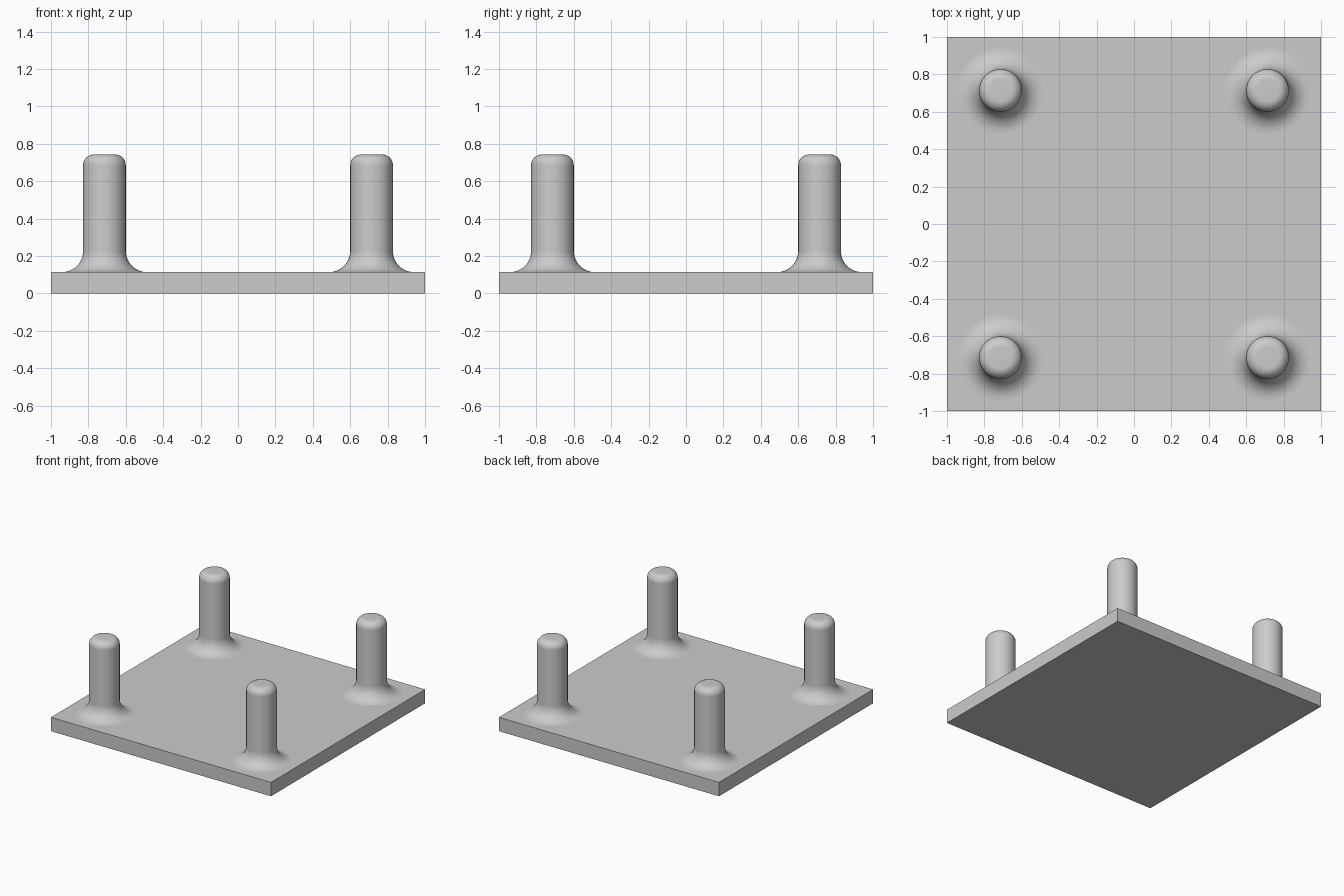
import bpy
import bmesh
from math import sin, cos, pi, radians
from mathutils import Matrix

cube = bpy.data.objects.get("Cube")
if cube:
    bpy.data.objects.remove(cube, do_unlink=True)

PLATE = 0.114      # plate thickness
HEIGHT = 0.743     # top of the posts
OFFSET = 0.714     # post distance from the centre lines
RADIUS = 0.114     # post radius
FLARE = 0.114      # concave fillet at the foot
ROUND = 0.057      # convex rounding at the top
SIDES = 64
STEPS = 12

grey = bpy.data.materials.new("plain grey")
grey.use_nodes = True
colour = (0.6, 0.6, 0.6, 1)
grey.diffuse_color = colour
grey.node_tree.nodes["Principled BSDF"].inputs["Base Color"].default_value = colour


def add_object(name, bm):
    mesh = bpy.data.meshes.new(name)
    bmesh.ops.recalc_face_normals(bm, faces=bm.faces)
    bm.to_mesh(mesh)
    bm.free()
    mesh.materials.append(grey)
    obj = bpy.data.objects.new(name, mesh)
    bpy.context.collection.objects.link(obj)
    return obj


def post_profile():
    """Radius and height pairs: flared foot, straight shaft, rounded top."""
    quarter = [i / STEPS * pi / 2 for i in range(STEPS + 1)]
    foot = [(RADIUS + FLARE * (1 - sin(a)), PLATE + FLARE * (1 - cos(a)))
            for a in quarter]
    top = [(RADIUS - ROUND * (1 - cos(a)), HEIGHT - ROUND * (1 - sin(a)))
           for a in quarter]
    return foot + top


def add_post(name, x, y):
    bm = bmesh.new()
    rings = [[bm.verts.new((x + r * cos(2 * pi * i / SIDES),
                            y + r * sin(2 * pi * i / SIDES), z))
              for i in range(SIDES)] for r, z in post_profile()]
    for low, high in zip(rings, rings[1:]):
        for i in range(SIDES):
            j = (i + 1) % SIDES
            bm.faces.new((low[i], low[j], high[j], high[i]))
    bm.faces.new(rings[-1])
    # Open foot rests on the plate
    obj = add_object(name, bm)
    bpy.ops.object.select_all(action='DESELECT')
    obj.select_set(True)
    bpy.context.view_layer.objects.active = obj
    bpy.ops.object.shade_smooth_by_angle(angle=radians(30))


# Square base plate
bm = bmesh.new()
bmesh.ops.create_cube(bm, size=1, matrix=Matrix.Translation((0, 0, PLATE / 2))
                      @ Matrix.Diagonal((2, 2, PLATE, 1)))
add_object("base_plate", bm)

# Four corner posts
for depth, sy in (("front", -1), ("back", 1)):
    for side, sx in (("left", 1), ("right", -1)):
        add_post(f"{depth}_{side}_post", sx * OFFSET, sy * OFFSET)
